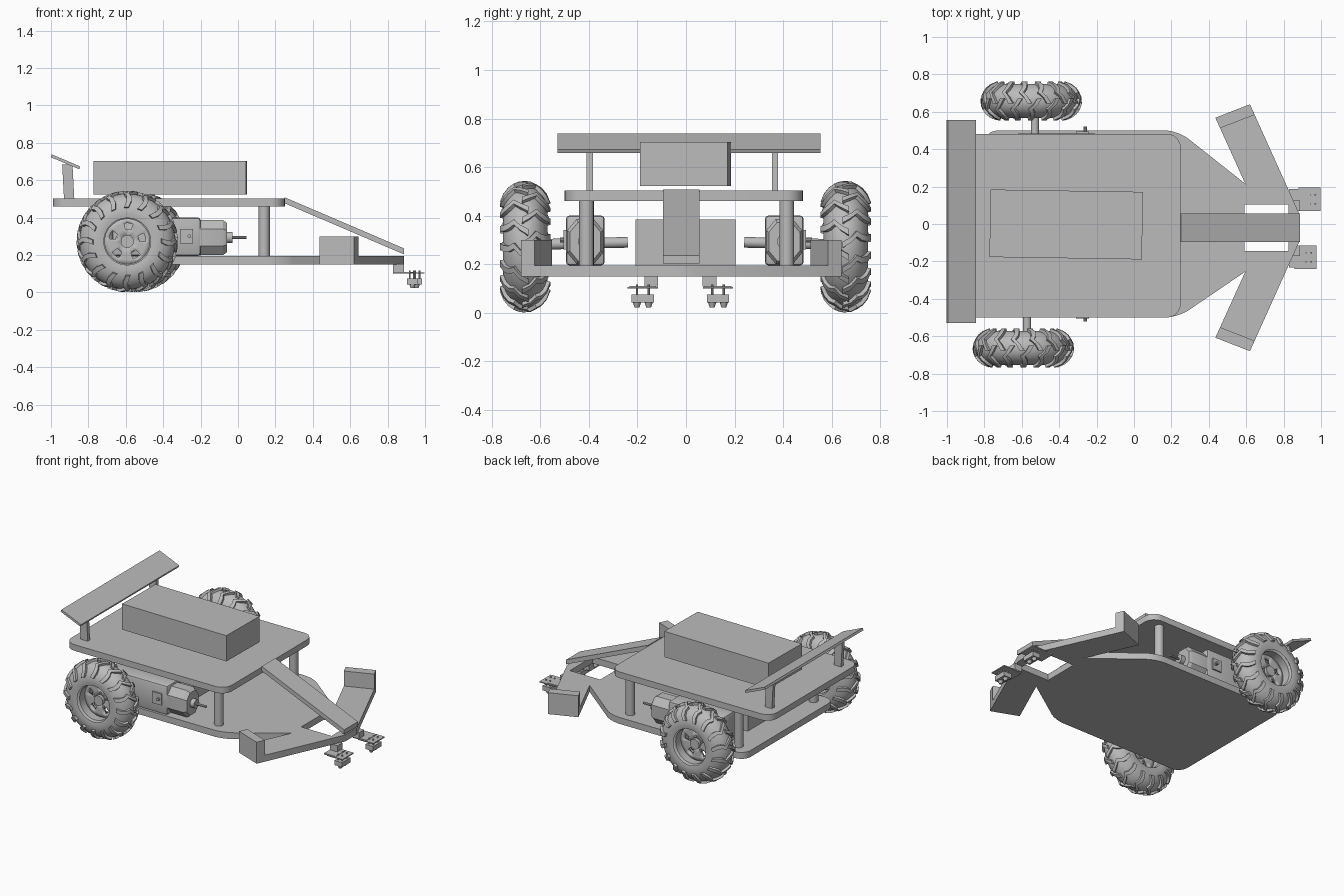
import bpy, bmesh
from math import sin, cos, pi, radians, atan2, hypot
from mathutils import Matrix, Vector

cube = bpy.data.objects.get("Cube")
if cube:
    bpy.data.objects.remove(cube, do_unlink=True)

grey = bpy.data.materials.new("plain grey")
grey.use_nodes = True
grey.diffuse_color = (0.5, 0.5, 0.5, 1)
grey.node_tree.nodes["Principled BSDF"].inputs["Base Color"].default_value = (0.5, 0.5, 0.5, 1)
parts = []


def finish(name, bm):
    bmesh.ops.recalc_face_normals(bm, faces=bm.faces[:])
    mesh = bpy.data.meshes.new(name)
    bm.to_mesh(mesh)
    bm.free()
    mesh.materials.append(grey)
    ob = bpy.data.objects.new(name, mesh)
    bpy.context.collection.objects.link(ob)
    parts.append(ob)
    return ob


def box(name, x, y, z, rot=None, bevel=0):
    """Box from its ranges, turned about its own centre."""
    bm = bmesh.new()
    mid = Vector([(r[0] + r[1]) / 2 for r in (x, y, z)])
    size = [r[1] - r[0] for r in (x, y, z)]
    bmesh.ops.create_cube(bm, size=1)
    bmesh.ops.scale(bm, vec=size, verts=bm.verts[:])
    if bevel:
        bmesh.ops.bevel(bm, geom=bm.edges[:], offset=bevel, segments=2, profile=0.5, affect='EDGES')
    turn = Matrix.Rotation(radians(rot[0]), 4, rot[1]) if rot else Matrix()
    bm.transform(Matrix.Translation(mid) @ turn)
    return finish(name, bm)


def rod(name, a, b, radius, sides=20, radius2=None):
    """Cylinder or cone between two points."""
    a, b = Vector(a), Vector(b)
    bm = bmesh.new()
    bmesh.ops.create_cone(bm, cap_ends=True, segments=sides, radius1=radius,
                          radius2=radius if radius2 is None else radius2, depth=(b - a).length)
    turn = (b - a).to_track_quat('Z', 'Y').to_matrix().to_4x4()
    bm.transform(Matrix.Translation((a + b) / 2) @ turn)
    return finish(name, bm)


def slab(name, outline, z0, z1, rounded=(), radius=0.07):
    """Flat plate from an outline, with some corners rounded."""
    bm = bmesh.new()
    verts = [bm.verts.new((x, y, z0)) for x, y in outline]
    bm.faces.new(verts)
    if rounded:
        bmesh.ops.bevel(bm, geom=[verts[i] for i in rounded], offset=radius,
                        segments=6, profile=0.5, affect='VERTICES')
    ext = bmesh.ops.extrude_face_region(bm, geom=bm.faces[:])
    top = [g for g in ext["geom"] if isinstance(g, bmesh.types.BMVert)]
    bmesh.ops.translate(bm, vec=(0, 0, z1 - z0), verts=top)
    return finish(name, bm)


def loft(bm, rings, closed):
    """Join equal rings of points; cap the ends when open."""
    rows = [[bm.verts.new(p) for p in ring] for ring in rings]
    n = len(rows[0])
    for i in range(len(rows) if closed else len(rows) - 1):
        a, b = rows[i], rows[(i + 1) % len(rows)]
        for j in range(n):
            k = (j + 1) % n
            bm.faces.new((a[j], a[k], b[k], b[j]))
    if not closed:
        bm.faces.new(rows[0])
        bm.faces.new(rows[-1])


# --- wheels -------------------------------------------------------------
def around(r, a, t):
    return Vector((r * cos(t), a, r * sin(t)))


def tyre_point(phi, t, h=0.0, s=1):
    return around(0.152 + (0.104 + h) * sin(phi), s * (0.092 + h) * cos(phi), t)


def wheel(side, centre):
    move = Matrix.Translation(centre)
    # tyre and rim turned as one closed profile
    bm = bmesh.new()
    rings = []
    for i in range(48):
        t = 2 * pi * i / 48
        ring = [tyre_point(radians(-15 + 210 * k / 20), t) for k in range(21)]
        ring += [around(r, a, t) for a, r in ((-0.078, 0.136), (-0.07, 0.12), (0.07, 0.12), (0.078, 0.136))]
        rings.append(ring)
    loft(bm, rings, True)
    bm.transform(move)
    finish(side + "_tyre", bm)

    # wavy tread lugs, staggered on the two halves
    bm = bmesh.new()
    path = [(97, -0.07, 0.055), (78, 0.01, 0.05), (64, 0.11, 0.055),
            (50, 0.06, 0.06), (34, 0.06, 0.07), (16, 0.12, 0.075)]
    for s in (-1, 1):
        for i in range(16):
            base = 2 * pi * (i + 0.25 * s) / 16
            rings = []
            for deg, shift, half in path:
                phi, t = radians(deg), base + shift
                rings.append([tyre_point(phi, t + d, h, s) for d, h in
                              ((-half, -0.01), (half, -0.01), (half * 0.85, 0.016), (-half * 0.85, 0.016))])
            loft(bm, rings, False)
    bm.transform(move)
    finish(side + "_tread", bm)

    # slotted hub disc
    bm = bmesh.new()
    radii = (0.025, 0.065, 0.098, 0.123)
    grid = [[bm.verts.new(around(r, 0, 2 * pi * i / 40)) for r in radii] for i in range(40)]
    for i in range(40):
        a, b = grid[i], grid[(i + 1) % 40]
        for j in range(3):
            if not (j == 1 and i % 8 < 3):
                bm.faces.new((a[j], a[j + 1], b[j + 1], b[j]))
    bm.transform(move)
    disc = finish(side + "_hub_disc", bm)
    solid = disc.modifiers.new("thickness", 'SOLIDIFY')
    solid.thickness, solid.offset = 0.025, 0
    x, y, z = centre
    rod(side + "_hub", (x, y - 0.035, z), (x, y + 0.035, z), 0.035)
    for k in range(5):
        p = Vector(centre) + around(0.05, 0, 2 * pi * (k + 0.2) / 5)
        rod(side + "_hub_bolt", p - Vector((0, 0.02, 0)), p + Vector((0, 0.02, 0)), 0.008, 8)


# --- drive units: wheel, axle, gearbox and motor ------------------------
for side, s, cx, wy, my in (("left", 1, -0.55, 0.658, 0.405), ("right", -1, -0.592, -0.663, -0.415)):
    wheel(side, (cx, wy, 0.272))
    ax = cx + 0.02
    rod(side + "_axle", (ax, s * 0.24, 0.29), (ax, wy, 0.28), 0.022)
    box(side + "_gearbox", (ax - 0.1, -0.2), (my - 0.08, my + 0.08), (0.195, 0.4), bevel=0.015)
    # flat-sided motor can, collar and thin shaft
    bm = bmesh.new()
    loft(bm, [[(x, my + k * y, 0.293 + k * z) for y, z in
               ((-0.035, -0.093), (0.035, -0.093), (0.075, -0.045), (0.075, 0.045),
                (0.035, 0.093), (-0.035, 0.093), (-0.075, 0.045), (-0.075, -0.045))]
              for x, k in ((-0.22, 1), (-0.08, 1), (-0.06, 0.85))], False)
    finish(side + "_motor_can", bm)
    rod(side + "_motor_collar", (-0.07, my, 0.293), (-0.03, my, 0.293), 0.03)
    rod(side + "_motor_shaft", (-0.04, my, 0.293), (0.045, my, 0.293), 0.008, 10)
    rod(side + "_motor_lug", (-0.26, my, 0.3), (-0.26, s * 0.52, 0.3), 0.01, 10)
    box(side + "_motor_clip", (-0.31, -0.24), (my + s * 0.07, my + s * 0.09), (0.26, 0.34))

# --- lower plate with swept arms and a window ---------------------------
MID = -0.02
for side, s in (("left", 1), ("right", -1)):
    nose = [(0.595, 0.235), (0.435, 0.588), (0.62, 0.66), (0.888, 0.065), (0.888, 0),
            (0.825, 0), (0.825, 0.125), (0.59, 0.125), (0.59, 0)]
    outline = [(-0.8, MID), (-0.8, s * 0.5), (0.235, s * 0.5)] + [(x, s * y + MID) for x, y in nose]
    slab(side + "_lower_plate", outline, 0.15, 0.195, (1, 2))
    ends = [(0.435, 0.588), (0.62, 0.66), (0.645, 0.604), (0.46, 0.532)]
    slab(side + "_arm_end_block", [(x, s * y + MID) for x, y in ends], 0.15, 0.3)

# --- upper deck, posts and cargo ----------------------------------------
slab("upper_deck", [(-0.99, -0.5), (0.25, -0.5), (0.25, 0.482), (-0.99, 0.482)],
     0.46, 0.503, range(4), 0.075)
for y in (-0.41, 0.415):
    for x in (-0.7, 0.14):
        rod("deck_post", (x, y, 0.19), (x, y, 0.465), 0.03)
box("deck_box", (-0.77, 0.045), (-0.183, 0.178), (0.523, 0.703), (-0.9, 'Z'))
box("inner_box", (-0.62, -0.2), (-0.208, 0.203), (0.195, 0.385))

# --- sloped front beam --------------------------------------------------
bm = bmesh.new()
side_profile = [(0.245, 0.478), (0.25, 0.508), (0.888, 0.235), (0.888, 0.203)]
loft(bm, [[(x, y, z) for x, z in side_profile] for y in (-0.095, 0.056)], False)
finish("front_beam", bm)

# --- rear wing ----------------------------------------------------------
box("rear_wing", (-1.005, -0.84), (-0.53, 0.555), (0.69, 0.706), (23, 'Y'))
for y in (-0.397, 0.367):
    box("wing_post", (-0.935, -0.88), (y - 0.013, y + 0.013), (0.495, 0.685), (-3, 'Y'))

# --- sensors under the nose ---------------------------------------------
for side, s, y, x in (("left", 1, 0.132, 0.94), ("right", -1, -0.178, 0.918)):
    inner = y - s * 0.035
    box(side + "_sensor_bracket", (0.83, 0.888), (inner - 0.028, inner + 0.028), (0.108, 0.152))
    box(side + "_sensor_foot", (0.83, x), (y - 0.055, y + 0.055), (0.1, 0.11))
    box(side + "_sensor_board", (x - 0.06, x + 0.058), (y - 0.062, y + 0.062), (0.1, 0.107))
    box(side + "_sensor_head", (x - 0.015, x + 0.045), (y - 0.046, y + 0.046), (0.042, 0.075))
    for d in (-0.024, 0.024):
        rod(side + "_sensor_eye", (x + 0.015, y + d, 0.045), (x + 0.015, y + d, 0.022), 0.018, 14, 0.01)
        for e in (0, 0.03):
            rod(side + "_sensor_pin", (x + e, y + d, 0.07), (x + e, y + d, 0.116), 0.005, 8)

# --- shading ------------------------------------------------------------
bpy.ops.object.select_all(action='DESELECT')
for ob in parts:
    ob.select_set(True)
bpy.context.view_layer.objects.active = parts[0]
bpy.ops.object.shade_smooth_by_angle(angle=radians(30))
